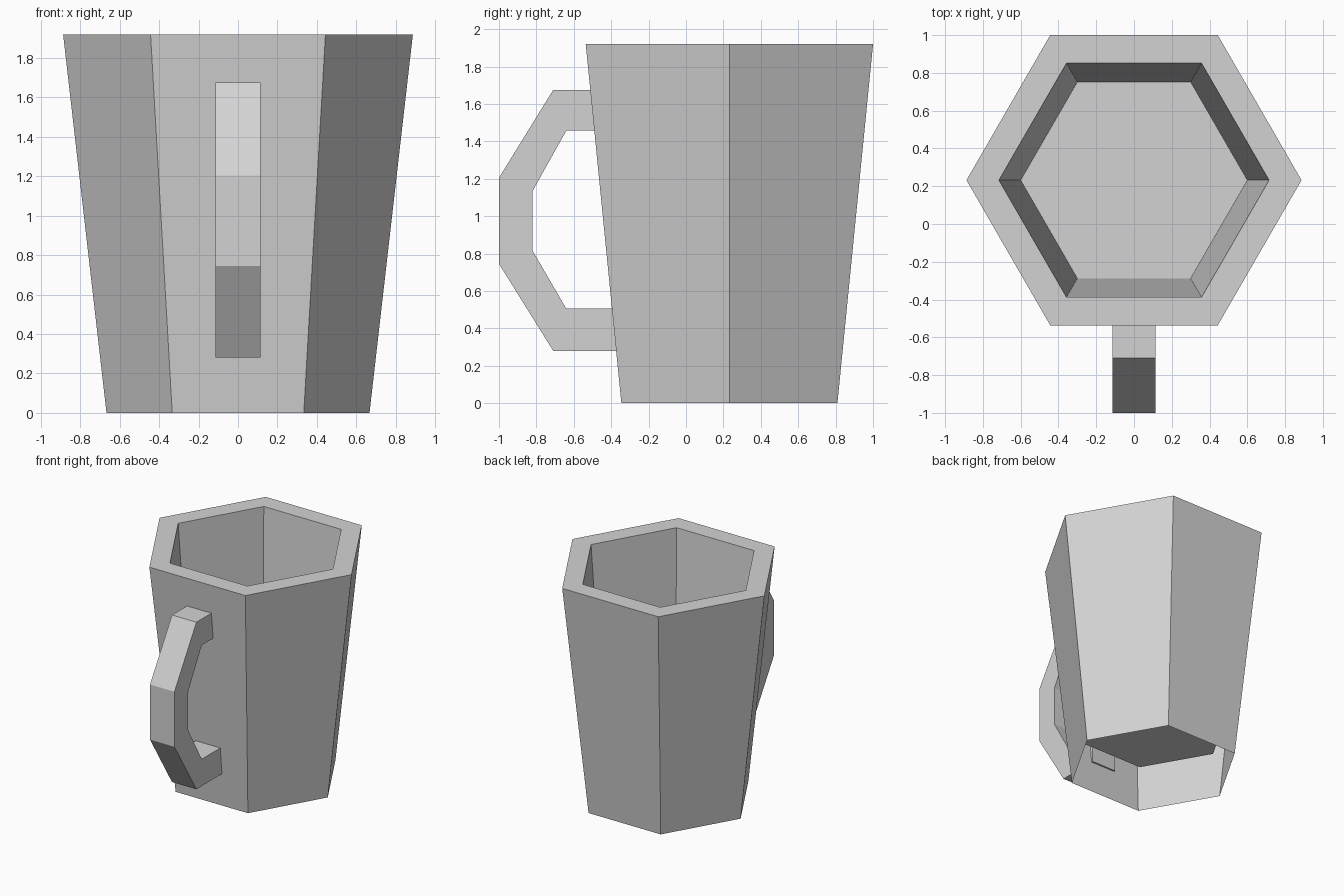
import bpy
import bmesh
from math import cos, sin, pi

cube = bpy.data.objects.get("Cube")
if cube:
    bpy.data.objects.remove(cube, do_unlink=True)

CENTRE_Y = 0.232
HANDLE_HALF_WIDTH = 0.113

# Single plain material
grey = bpy.data.materials.new("light_grey")
grey.use_nodes = True
colour = (0.65, 0.65, 0.65, 1)
grey.diffuse_color = colour
grey.node_tree.nodes["Principled BSDF"].inputs["Base Color"].default_value = colour


def add_object(name, bm):
    mesh = bpy.data.meshes.new(name)
    bm.to_mesh(mesh)
    bm.free()
    mesh.materials.append(grey)
    obj = bpy.data.objects.new(name, mesh)
    bpy.context.collection.objects.link(obj)
    return obj


def hexagon(bm, radius, z):
    return [bm.verts.new((radius * cos(i * pi / 3),
                          CENTRE_Y + radius * sin(i * pi / 3), z)) for i in range(6)]


# Six-sided cup: outer wall, rim, inner wall and raised floor, hollow underneath
bm = bmesh.new()
profile = [(0.667, 0), (0.887, 1.92), (0.715, 1.92), (0.6, 0.35)]
rings = [hexagon(bm, r, z) for r, z in profile]
for low, high in zip(rings, rings[1:]):
    for i in range(6):
        j = (i + 1) % 6
        bm.faces.new((low[i], low[j], high[j], high[i]))
bm.faces.new(rings[-1])
add_object("cup_body", bm)

# Angular handle: side outline extruded across its width
bm = bmesh.new()
outline = [(-0.45, 1.675), (-0.71, 1.675), (-1, 1.205), (-1, 0.745), (-0.71, 0.28),
           (-0.36, 0.28), (-0.36, 0.505), (-0.64, 0.505), (-0.82, 0.815),
           (-0.82, 1.135), (-0.64, 1.457), (-0.45, 1.457)]
side = bm.faces.new([bm.verts.new((-HANDLE_HALF_WIDTH, y, z)) for y, z in outline])
result = bmesh.ops.extrude_face_region(bm, geom=[side])
moved = [v for v in result["geom"] if isinstance(v, bmesh.types.BMVert)]
bmesh.ops.translate(bm, verts=moved, vec=(2 * HANDLE_HALF_WIDTH, 0, 0))
if not side.is_valid or len(bm.faces) < len(outline) + 2:
    bm.faces.new([v for v in bm.verts if v.co.x < 0])
bmesh.ops.recalc_face_normals(bm, faces=bm.faces)
add_object("handle", bm)
